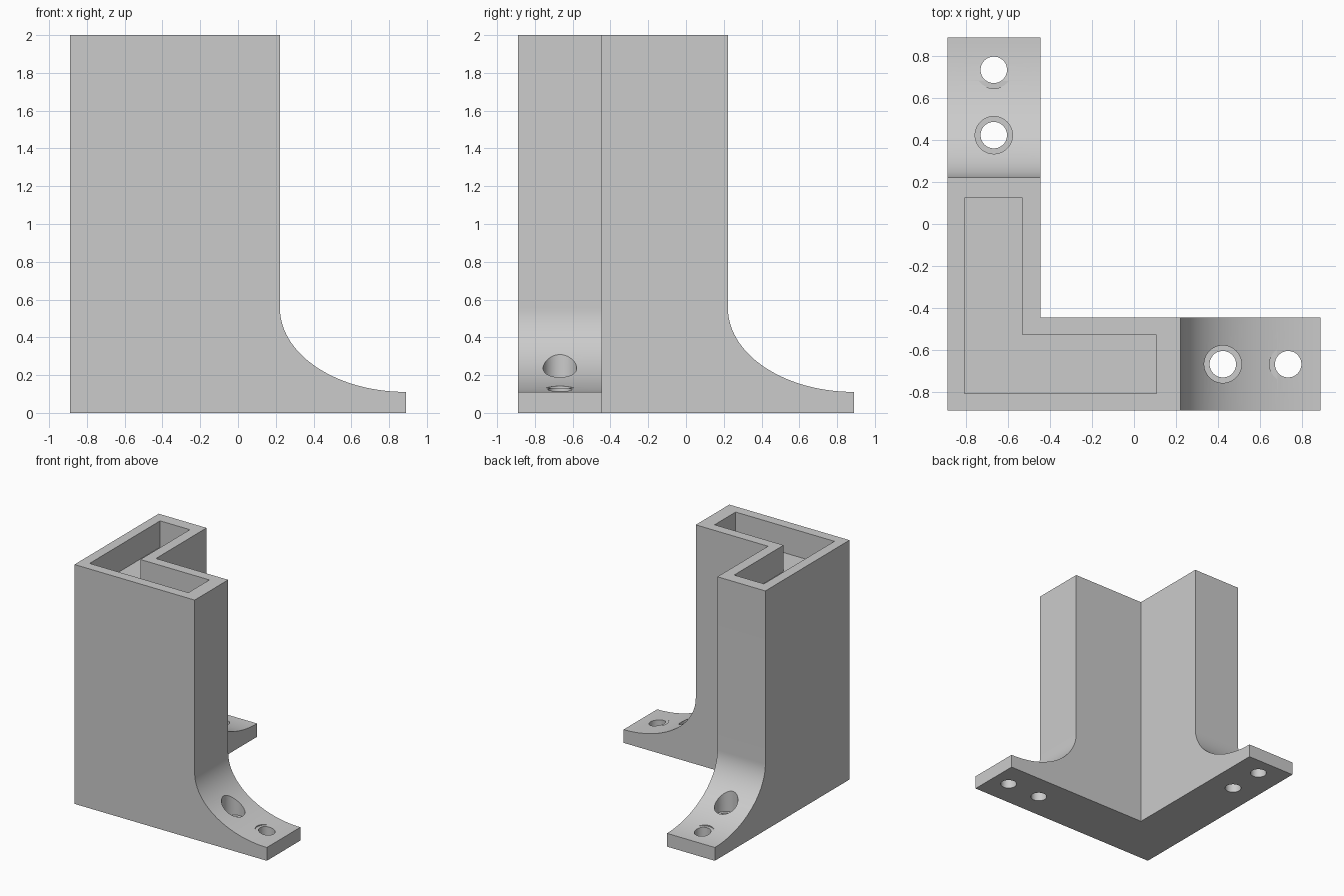
import bpy, bmesh, math

HALF = 0.889      # half the footprint
ARM = -0.446      # inner edge of each arm
COL = 0.222       # end of the upright column
TOE = 0.111       # foot thickness at the tip
CURVE_TOP = 0.555
SEAT = 0.133      # height of the screw head seat
MID = (ARM - HALF) / 2

cube = bpy.data.objects.get("Cube")
if cube:
    bpy.data.objects.remove(cube, do_unlink=True)

grey = bpy.data.materials.new("plain_grey")
grey.use_nodes = True
grey.diffuse_color = (0.6, 0.6, 0.6, 1)
grey.node_tree.nodes["Principled BSDF"].inputs["Base Color"].default_value = (0.6, 0.6, 0.6, 1)


def prism(name, points, offset):
    """Extrude a closed outline of 3D points along an offset."""
    bm = bmesh.new()
    face = bm.faces.new([bm.verts.new(p) for p in points])
    extruded = bmesh.ops.extrude_face_region(bm, geom=[face])["geom"]
    moved = [g for g in extruded if isinstance(g, bmesh.types.BMVert)]
    bmesh.ops.translate(bm, verts=moved, vec=offset)
    bmesh.ops.recalc_face_normals(bm, faces=bm.faces)
    mesh = bpy.data.meshes.new(name)
    bm.to_mesh(mesh)
    bm.free()
    mesh.materials.append(grey)
    obj = bpy.data.objects.new(name, mesh)
    bpy.context.collection.objects.link(obj)
    return obj


def l_outline(low, inner_x, inner_y, end_x, end_y, z):
    return [(low, low, z), (end_x, low, z), (end_x, inner_y, z),
            (inner_x, inner_y, z), (inner_x, end_y, z), (low, end_y, z)]


def circle(x, y, z, radius, sides=48):
    turns = [2 * math.pi * i / sides for i in range(sides)]
    return [(x + radius * math.cos(t), y + radius * math.sin(t), z) for t in turns]


# Solid L-shaped block
bracket = prism("corner_bracket", l_outline(-HALF, ARM, ARM, HALF, HALF, 0), (0, 0, 2))

# Open pocket in the top
cutters = [prism("pocket_cutter", l_outline(-0.807, -0.532, -0.529, 0.106, 0.124, 1.78), (0, 0, 1))]

# Elliptical sweep above each foot
STEPS = 40
angles = [math.pi / 2 * i / STEPS for i in range(STEPS + 1)]
sweep = [(HALF - (HALF - COL) * math.cos(a),
          CURVE_TOP - (CURVE_TOP - TOE) * math.sin(a)) for a in angles]
sweep += [(1.1, TOE), (1.1, 2.2), (COL, 2.2)]
cutters.append(prism("right_sweep_cutter", [(u, -1, z) for u, z in sweep], (0, 0.7, 0)))
cutters.append(prism("back_sweep_cutter", [(-1, u, z) for u, z in sweep], (0.7, 0, 0)))

# Two counterbored screw holes in each foot
for u in (0.423, 0.734):
    for x, y in ((u, MID), (MID, u)):
        cutters.append(prism("counterbore_cutter", circle(x, y, SEAT, 0.089), (0, 0, 0.5)))
        cutters.append(prism("hole_cutter", circle(x, y, -0.1, 0.063), (0, 0, 0.6)))

# Cut everything, then drop the cutters
bpy.context.view_layer.objects.active = bracket
for cutter in cutters:
    cutter.hide_render = True
    mod = bracket.modifiers.new("cut", "BOOLEAN")
    mod.operation = "DIFFERENCE"
    mod.solver = "EXACT"
    mod.object = cutter
    bpy.ops.object.modifier_apply(modifier=mod.name)
    bpy.data.objects.remove(cutter, do_unlink=True)

bpy.ops.object.select_all(action="DESELECT")
bracket.select_set(True)
bpy.ops.object.shade_smooth_by_angle(angle=math.radians(30))
